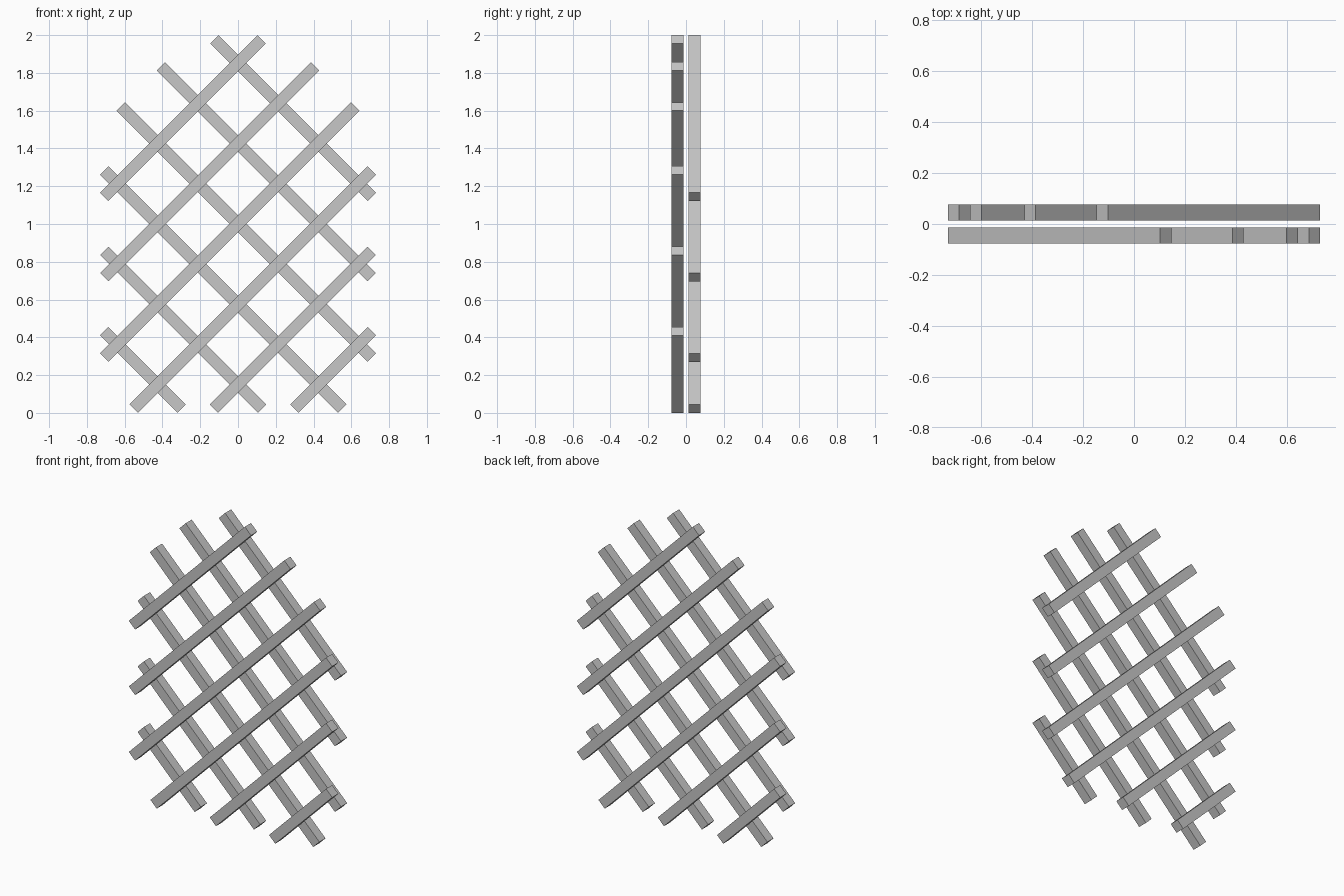
import bpy
from math import radians, sqrt

cube = bpy.data.objects.get("Cube")
if cube:
    bpy.data.objects.remove(cube, do_unlink=True)

# Plain grey finish
grey = bpy.data.materials.new("plain_grey")
grey.use_nodes = True
colour = (0.57, 0.57, 0.57, 1)
grey.diffuse_color = colour
grey.node_tree.nodes["Principled BSDF"].inputs["Base Color"].default_value = colour

THICK = 0.063      # square section of each slat
DEPTH = 0.045      # distance of each layer from the middle plane
SPACING = 0.4255   # vertical distance between neighbouring slats
TOP_RISE = 1.852   # height of the top slat where it crosses x = 0
SIDE = 0.708       # side limit of the slat ends
LOW = 0.023        # lowest slat end
RIGHT_ENDS = [0.125, 0.408, 0.621, SIDE, SIDE, SIDE]


def add_slat(name, x0, x1, rise, side):
    """Square slat on the line z = x + rise, mirrored in x when side is -1."""
    mid = (x0 + x1) / 2
    length = (x1 - x0) * sqrt(2)
    bpy.ops.mesh.primitive_cube_add(size=1)
    slat = bpy.context.object
    slat.name = name
    slat.location = (side * mid, -side * DEPTH, mid + rise)
    slat.rotation_euler = (0, radians(-45 * side), 0)
    slat.scale = (length, THICK, THICK)
    bpy.ops.object.transform_apply(location=False, rotation=False, scale=True)
    slat.data.materials.append(grey)


# Front layer rises to +x, back layer is its mirror image
for layer, side in (("front", 1), ("back", -1)):
    for i, x1 in enumerate(RIGHT_ENDS):
        rise = TOP_RISE - i * SPACING
        x0 = max(-SIDE, LOW - rise)
        add_slat(f"{layer}_slat_{i + 1}", x0, x1, rise, side)
